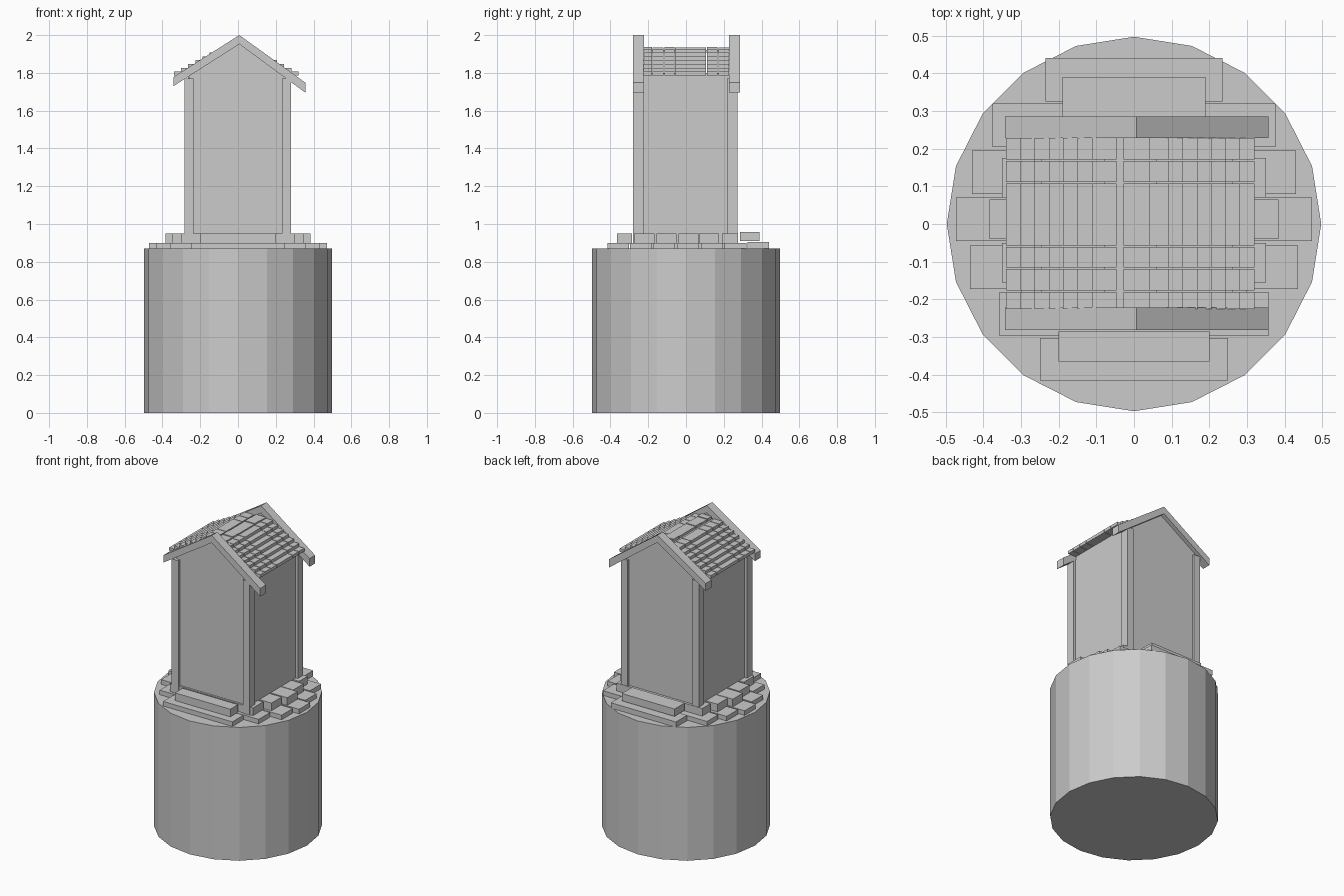
import bpy, bmesh

if "Cube" in bpy.data.objects:
    bpy.data.objects.remove(bpy.data.objects["Cube"])


def finish(name, bm):
    bmesh.ops.recalc_face_normals(bm, faces=bm.faces)
    mesh = bpy.data.meshes.new(name)
    bm.to_mesh(mesh)
    bm.free()
    obj = bpy.data.objects.new(name, mesh)
    bpy.context.collection.objects.link(obj)
    return obj


def box(bm, x0, x1, y0, y1, z0, z1):
    vs = bmesh.ops.create_cube(bm, size=1)["verts"]
    for v in vs:
        v.co.x = x1 if v.co.x > 0 else x0
        v.co.y = y1 if v.co.y > 0 else y0
        v.co.z = z1 if v.co.z > 0 else z0


def boxes(name, items):
    bm = bmesh.new()
    for b in items:
        box(bm, *b)
    return finish(name, bm)


def prism(name, profile, y0, y1):
    # extrude an x-z outline along y
    bm = bmesh.new()
    face = bm.faces.new([bm.verts.new((x, y0, z)) for x, z in profile])
    ext = bmesh.ops.extrude_face_region(bm, geom=[face])["geom"]
    verts = [e for e in ext if isinstance(e, bmesh.types.BMVert)]
    bmesh.ops.translate(bm, verts=verts, vec=(0, y1 - y0, 0))
    return finish(name, bm)


# round 20-sided base
bpy.ops.mesh.primitive_cylinder_add(vertices=20, radius=0.497, depth=0.87,
                                    location=(0, 0, 0.435))
bpy.context.object.name = "round_base"

# paving: (half width, y0, y1), lower course then upper course
lower = [(0.25, -0.415, -0.302), (0.357, -0.297, -0.18), (0.435, -0.172, -0.057),
         (0.472, -0.045, 0.07), (0.43, 0.08, 0.195), (0.376, 0.205, 0.32)]
upper = [(0.20, -0.365, -0.285), (0.30, -0.275, -0.168), (0.35, -0.155, -0.05),
         (0.383, -0.04, 0.065), (0.35, 0.07, 0.175), (0.31, 0.19, 0.275)]
boxes("lower_paving", [(-w, w, a, b, 0.865, 0.90) for w, a, b in lower]
      + [(-0.235, 0.235, 0.325, 0.44, 0.87, 0.905)])
boxes("upper_paving", [(-w, w, a, b, 0.895, 0.95) for w, a, b in upper]
      + [(-0.19, 0.19, 0.285, 0.39, 0.91, 0.958)])

# corner posts
boxes("corner_posts", [(x, x + 0.048, y, y + 0.055, 0.87, 1.77)
                       for x in (-0.283, 0.232) for y in (-0.28, 0.217)])

# side walls
boxes("side_walls", [(x, x + 0.02, -0.25, 0.25, 0.87, 1.80) for x in (-0.265, 0.243)])

# gable walls and barge boards at each end
gable = [(-0.26, 0.87), (0.26, 0.87), (0.26, 1.785), (0.007, 1.965), (-0.26, 1.80)]
barge = [(-0.342, 1.73), (0.007, 1.952), (0.357, 1.695), (0.357, 1.748),
         (0.007, 2.0), (-0.342, 1.778)]
for end, wall, board in (("front", (-0.262, -0.24), (-0.281, -0.222)),
                         ("back", (0.24, 0.258), (0.228, 0.285))):
    prism(end + "_gable_wall", gable, *wall)
    prism(end + "_barge_board", barge, *board)

# stepped roof shingles in strips, with ridge caps
strips = [(-0.225, -0.181), (-0.177, -0.119), (-0.115, -0.061),
          (-0.057, 0.107), (0.111, 0.167), (0.171, 0.228)]
shingles, caps = [], []
for i, (a, b) in enumerate(strips):
    for row in range(7):
        z = 1.787 + row * 0.02
        for s in (-1, 1):
            out = 0.33 - row * 0.038
            xs = sorted((-0.01 + s * out, -0.01 + s * (out - 0.066)))
            shingles.append((xs[0], xs[1], a, b, z, z + 0.0202))
    caps.append((-0.028, 0.043, a, b, 1.915, 1.938 - 0.003 * (i % 2)))
boxes("roof_shingles", shingles)
boxes("ridge_caps", caps + [(-0.08, 0.06, -0.225, 0.228, 1.907, 1.92)])
